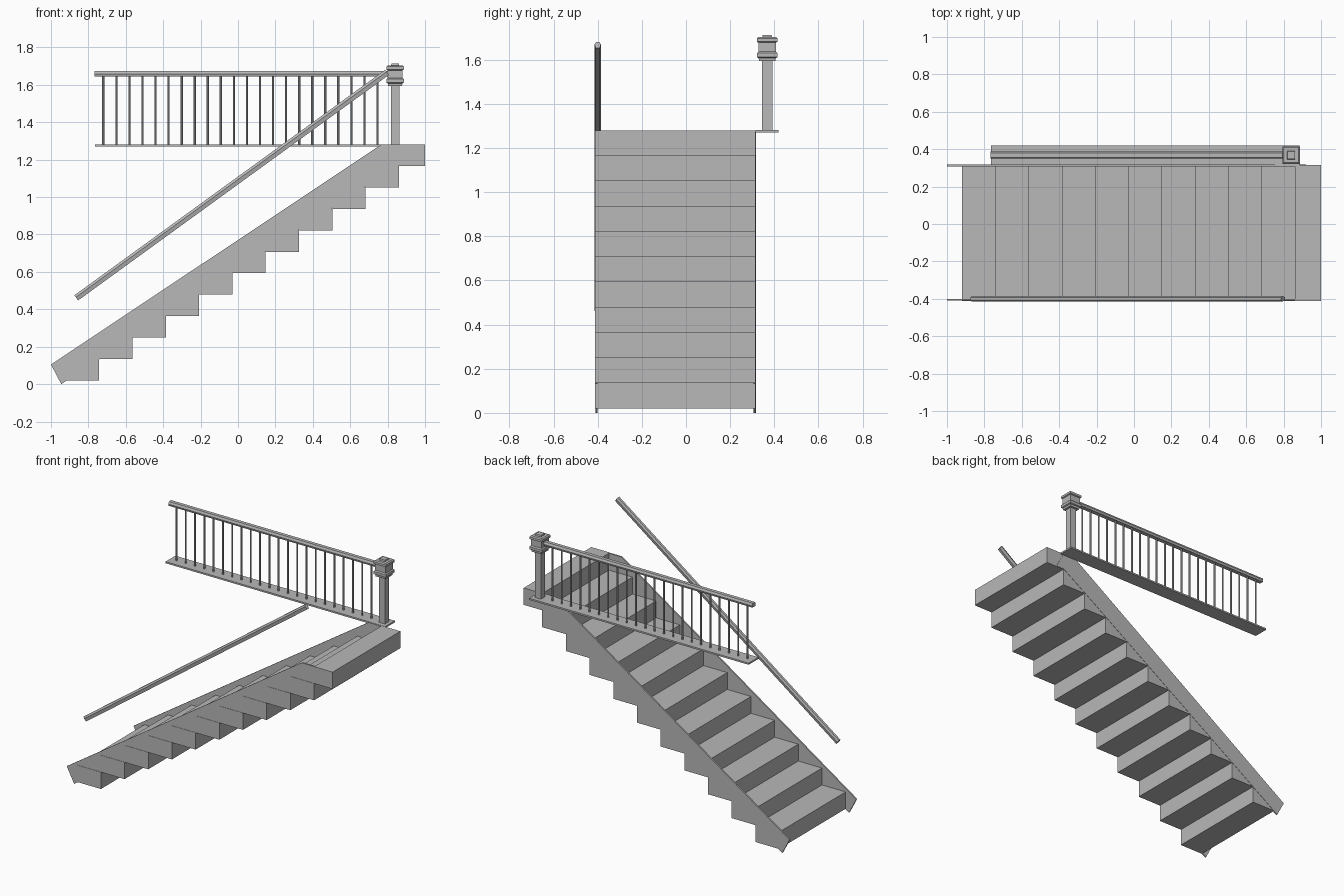
import bpy, bmesh, math
from mathutils import Matrix, Vector

cube = bpy.data.objects.get("Cube")
if cube:
    bpy.data.objects.remove(cube, do_unlink=True)

grey = bpy.data.materials.new("plain_grey")
grey.use_nodes = True
colour = (0.48, 0.48, 0.48, 1)
grey.diffuse_color = colour
grey.node_tree.nodes["Principled BSDF"].inputs["Base Color"].default_value = colour


def finish(name, bm):
    bmesh.ops.recalc_face_normals(bm, faces=bm.faces)
    mesh = bpy.data.meshes.new(name)
    bm.to_mesh(mesh)
    bm.free()
    mesh.materials.append(grey)
    obj = bpy.data.objects.new(name, mesh)
    bpy.context.collection.objects.link(obj)
    return obj


def box(name, x, y, z):
    """Box from (low, high) ranges along each axis."""
    bm = bmesh.new()
    centre = [(r[0] + r[1]) / 2 for r in (x, y, z)]
    size = [r[1] - r[0] for r in (x, y, z)]
    bmesh.ops.create_cube(
        bm, size=1, matrix=Matrix.Translation(centre) @ Matrix.Diagonal(size).to_4x4())
    return finish(name, bm)


def prism(name, points, offset):
    """Extrude a closed outline of 3D points by an offset."""
    bm = bmesh.new()
    face = bm.faces.new([bm.verts.new(p) for p in points])
    new = bmesh.ops.extrude_face_region(bm, geom=[face])["geom"]
    bmesh.ops.translate(bm, vec=offset,
                        verts=[v for v in new if isinstance(v, bmesh.types.BMVert)])
    return finish(name, bm)


# Solid steps, stacked corner to corner
STEPS = 11
RISE = 1.26 / STEPS
RUN = 0.178
for i in range(STEPS):
    x = -0.92 + i * RUN
    z = 0.02 + i * RISE
    box(f"step_{i + 1}", (x, min(x + RUN, 1.0)), (-0.412, 0.315), (z, z + RISE))

# Thin sloping side boards
outline = [(-1, 0.105), (-0.945, 0), (-0.57, 0.245), (0.68, 1.055),
           (0.86, 1.168), (0.92, 1.168), (0.86, 1.28), (0.765, 1.28)]
for name, y in (("right_stringer", -0.410), ("left_stringer", 0.307)):
    prism(name, [(px, y, pz) for px, pz in outline], (0, 0.01, 0))

# Sloping handrail with chamfered top
start, end = Vector((-0.865, 0, 0.461)), Vector((0.797, 0, 1.667))
direction = end - start
up = Vector((-direction.z, 0, direction.x)).normalized()
section = [(-0.409, -0.017), (-0.391, -0.017), (-0.386, 0.004),
           (-0.392, 0.017), (-0.408, 0.017), (-0.414, 0.004)]
prism("sloping_handrail",
      [start + up * h + Vector((0, y, 0)) for y, h in section], direction)

# Landing balustrade
box("balustrade_base", (-0.765, 0.885), (0.315, 0.42), (1.27, 1.281))
rail = [(0.353, 1.645), (0.383, 1.645), (0.387, 1.658), (0.380, 1.673),
        (0.356, 1.673), (0.349, 1.658)]
prism("balustrade_top_rail", [(-0.768, y, z) for y, z in rail], (1.6, 0, 0))

bm = bmesh.new()
for i in range(22):
    bmesh.ops.create_cone(
        bm, cap_ends=True, segments=8, radius1=0.006, radius2=0.006, depth=0.37,
        matrix=Matrix.Translation((-0.72 + i * 0.0698, 0.368, 1.463)))
finish("balusters", bm)

# Newel post: square loft through (half width, height)
profile = [(0.023, 1.28), (0.023, 1.595), (0.037, 1.595), (0.039, 1.608),
           (0.047, 1.612), (0.047, 1.630), (0.040, 1.637), (0.040, 1.678),
           (0.047, 1.682), (0.047, 1.697), (0.040, 1.703), (0.022, 1.703),
           (0.020, 1.713)]
bm = bmesh.new()
rings = []
for half, z in profile:
    rings.append([bm.verts.new((0.84 + sx * half, 0.368 + sy * half, z))
                  for sx, sy in ((-1, -1), (1, -1), (1, 1), (-1, 1))])
for low, high in zip(rings, rings[1:]):
    for i in range(4):
        j = (i + 1) % 4
        bm.faces.new((low[i], low[j], high[j], high[i]))
bm.faces.new(rings[0])
bm.faces.new(rings[-1])
finish("newel_post", bm)
